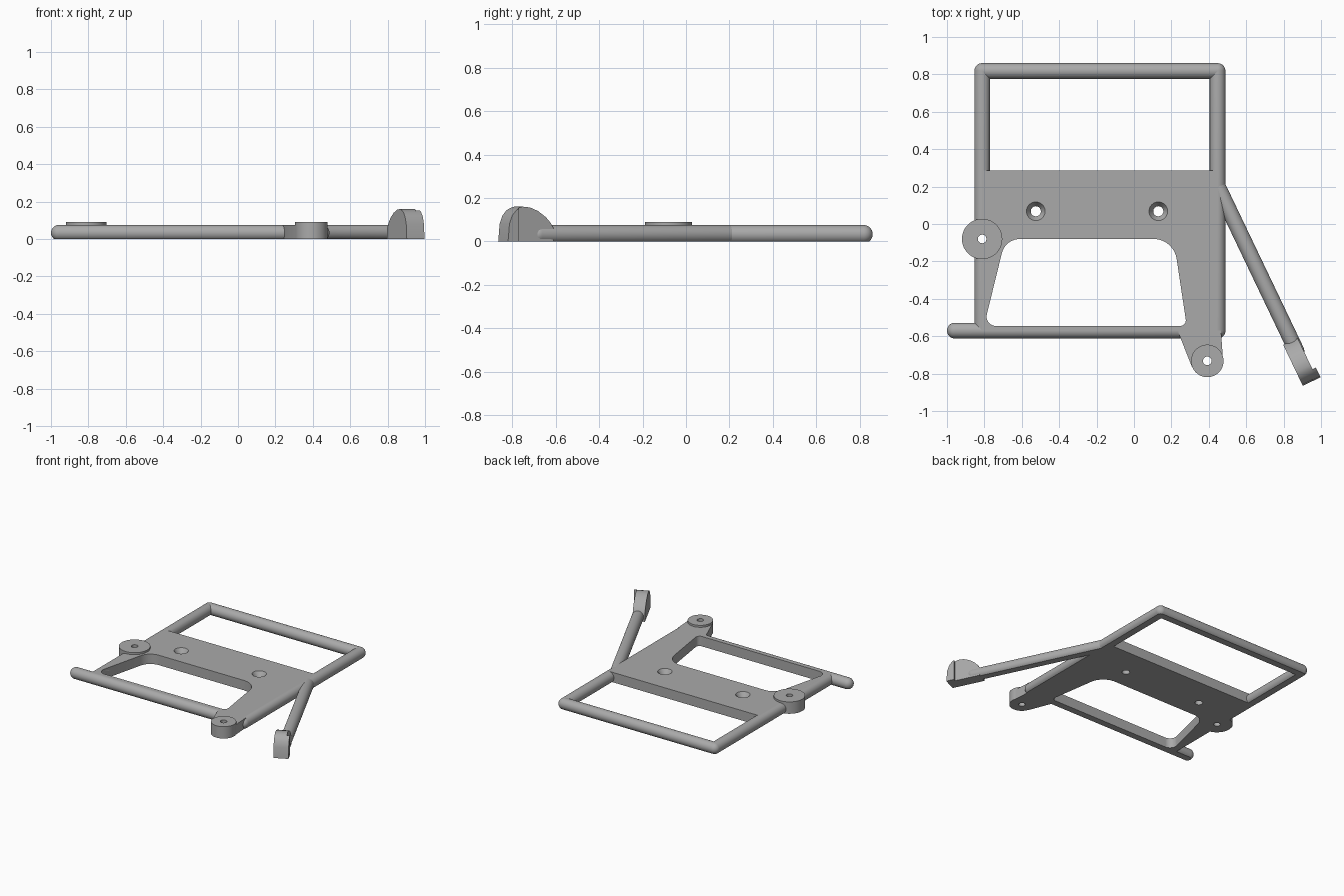
import bpy, bmesh, math
from mathutils import Matrix, Vector

if "Cube" in bpy.data.objects:
    bpy.data.objects.remove(bpy.data.objects["Cube"], do_unlink=True)

TOP = 0.075          # height of the plate and bars
R = 0.042            # bar radius
AXIS = TOP - R       # bar centre height

grey = bpy.data.materials.new("plain_grey")
grey.use_nodes = True
colour = (0.4, 0.4, 0.4, 1)
grey.diffuse_color = colour
grey.node_tree.nodes["Principled BSDF"].inputs["Base Color"].default_value = colour


def make(name, bm):
    """Turn a bmesh into an object with clean normals."""
    bmesh.ops.recalc_face_normals(bm, faces=bm.faces)
    mesh = bpy.data.meshes.new(name)
    bm.to_mesh(mesh)
    bm.free()
    mesh.materials.append(grey)
    obj = bpy.data.objects.new(name, mesh)
    bpy.context.collection.objects.link(obj)
    return obj


def prism(name, points, low, high, frame=Matrix()):
    """Extrude an outline from low to high along the frame's third axis."""
    bm = bmesh.new()
    face = bm.faces.new([bm.verts.new((x, y, low)) for x, y in points])
    new = bmesh.ops.extrude_face_region(bm, geom=[face])["geom"]
    bmesh.ops.translate(bm, vec=(0, 0, high - low),
                        verts=[v for v in new if isinstance(v, bmesh.types.BMVert)])
    bm.transform(frame)
    return make(name, bm)


def lathe(name, x, y, low, high, r_low, r_high=None, frame=Matrix()):
    """Cylinder or cone between two heights."""
    bm = bmesh.new()
    bmesh.ops.create_cone(bm, cap_ends=True, segments=48, radius1=r_low,
                          radius2=r_high or r_low, depth=high - low)
    bm.transform(frame @ Matrix.Translation((x, y, (low + high) / 2)))
    return make(name, bm)


def bar(name, start, end):
    """Round bar with domed ends and a flat underside."""
    a, b = Vector((*start, AXIS)), Vector((*end, AXIS))
    length = (b - a).length
    quarter = [i * math.pi / 16 for i in range(9)]
    profile = [(R * math.sin(t), -R * math.cos(t)) for t in quarter]
    profile += [(R * math.cos(t), length + R * math.sin(t)) for t in quarter]
    bm = bmesh.new()
    verts = [bm.verts.new((r, 0, z)) for r, z in profile]
    edges = [bm.edges.new(pair) for pair in zip(verts, verts[1:])]
    bmesh.ops.spin(bm, geom=verts + edges, cent=(0, 0, 0), axis=(0, 0, 1),
                   angle=math.tau, steps=32)
    bmesh.ops.remove_doubles(bm, verts=bm.verts, dist=1e-5)
    turn = (b - a).to_track_quat('Z', 'Y').to_matrix().to_4x4()
    bm.transform(Matrix.Translation(a) @ turn)
    cut = bmesh.ops.bisect_plane(bm, geom=bm.verts[:] + bm.edges[:] + bm.faces[:],
                                 plane_co=(0, 0, 0), plane_no=(0, 0, 1), clear_inner=True)
    bmesh.ops.holes_fill(bm, edges=[e for e in cut["geom_cut"]
                                    if isinstance(e, bmesh.types.BMEdge)])
    return make(name, bm)


def rounded(corners, steps=10):
    """Outline with a fillet at each (x, y, radius) corner."""
    out = []
    for i, (x, y, r) in enumerate(corners):
        p = Vector((x, y))
        u = (Vector(corners[i - 1][:2]) - p).normalized()
        v = (Vector(corners[(i + 1) % len(corners)][:2]) - p).normalized()
        half = u.angle(v) / 2
        centre = p + (u + v).normalized() * r / math.sin(half)
        first = p + u * r / math.tan(half) - centre
        last = p + v * r / math.tan(half) - centre
        sweep = first.angle(last)
        for k in range(steps + 1):
            f = k / steps
            out.append(centre + (first * math.sin((1 - f) * sweep)
                                 + last * math.sin(f * sweep)) / math.sin(sweep))
    return out


def carve(obj, cutters):
    """Subtract cutters and bake the result."""
    for cutter in cutters:
        mod = obj.modifiers.new("cut", 'BOOLEAN')
        mod.operation, mod.solver, mod.object = 'DIFFERENCE', 'EXACT', cutter
    graph = bpy.context.evaluated_depsgraph_get()
    baked = bpy.data.meshes.new_from_object(obj.evaluated_get(graph))
    obj.modifiers.clear()
    obj.data = baked


# Frame bars
LEFT, RIGHT, BACK, FRONT = -0.812, 0.447, 0.818, -0.57
left_bar = bar("left_side_bar", (LEFT, FRONT), (LEFT, BACK))
right_bar = bar("right_side_bar", (RIGHT, FRONT), (RIGHT, BACK))
back_bar = bar("back_bar", (LEFT, BACK), (RIGHT, BACK))
front_bar = bar("front_bar", (R - 1, FRONT), (RIGHT, FRONT))

# Plate with the web reaching to the front pivot
plate = prism("plate", [(LEFT, 0.285), (RIGHT, 0.285), (RIGHT, FRONT), (0.465, FRONT),
                        (0.476, -0.73), (0.39, -0.74), (0.31, -0.765), (0.237, -0.58),
                        (0.237, FRONT), (LEFT, FRONT)], 0, TOP)

# Pivot bosses
side_boss = lathe("side_boss", LEFT, -0.08, 0, 0.09, 0.108)
front_boss = lathe("front_boss", 0.392, -0.732, 0, 0.09, 0.087)

# Angled arm with its end tab and lip
along, across = Vector((0.432, -0.902, 0)), Vector((0.902, 0.432, 0))
tab_start = Vector((0.843, -0.625, 0))
frame = Matrix((along, (0, 0, 1), across)).transposed().to_4x4()
frame.translation = tab_start
arm_end = tab_start + along * 0.06
arm = bar("arm", (0.451, 0.195), arm_end.xy)
dome = [(0.16, 0.16), (0.18, 0.154), (0.2, 0.143), (0.22, 0.12), (0.235, 0.08), (0.242, 0)]
tab = prism("arm_tab", [(0, 0), (0, 0.06), (0.015, 0.085), (0.04, 0.112), (0.08, 0.14),
                        (0.12, 0.156)] + dome, -0.05, 0.035, frame)
lip = prism("arm_lip", [(0.185, 0)] + [(0.185, 0.152)] + dome[2:], 0.03, 0.055, frame)

# Cutters
opening = prism("opening_cutter", rounded([(-0.688, -0.08, 0.1), (0.212, -0.08, 0.125),
                                           (0.282, -0.545, 0.03), (-0.802, -0.545, 0.05)]),
                -0.1, 0.2)
side_pin = lathe("side_pin_cutter", LEFT, -0.08, -0.1, 0.2, 0.023)
front_pin = lathe("front_pin_cutter", 0.392, -0.732, -0.1, 0.2, 0.023)
screws = []
for x in (-0.525, 0.13):
    screws.append(lathe("screw_cutter", x, 0.068, -0.1, 0.2, 0.027))
    screws.append(lathe("sink_cutter", x, 0.068, 0.04, 0.08, 0.027, 0.053))
tab_pin = lathe("tab_pin_cutter", 0.14, 0.075, -0.2, 0.2, 0.023, frame=frame)
recess = lathe("recess_cutter", 0.132, 0.075, 0.02, 0.2, 0.08, frame=frame)

jobs = {plate: [opening, side_pin, front_pin] + screws, left_bar: [opening, side_pin],
        right_bar: [opening], front_bar: [opening], side_boss: [side_pin, opening],
        front_boss: [front_pin], tab: [tab_pin], lip: [recess]}
for obj, cutters in jobs.items():
    carve(obj, cutters)
for cutter in [opening, side_pin, front_pin, tab_pin, recess] + screws:
    bpy.data.objects.remove(cutter, do_unlink=True)

# Smooth curved faces, keep real edges sharp
for obj in list(jobs) + [back_bar, arm]:
    obj.data.shade_smooth()
    obj.data.set_sharp_from_angle(angle=math.radians(32))
